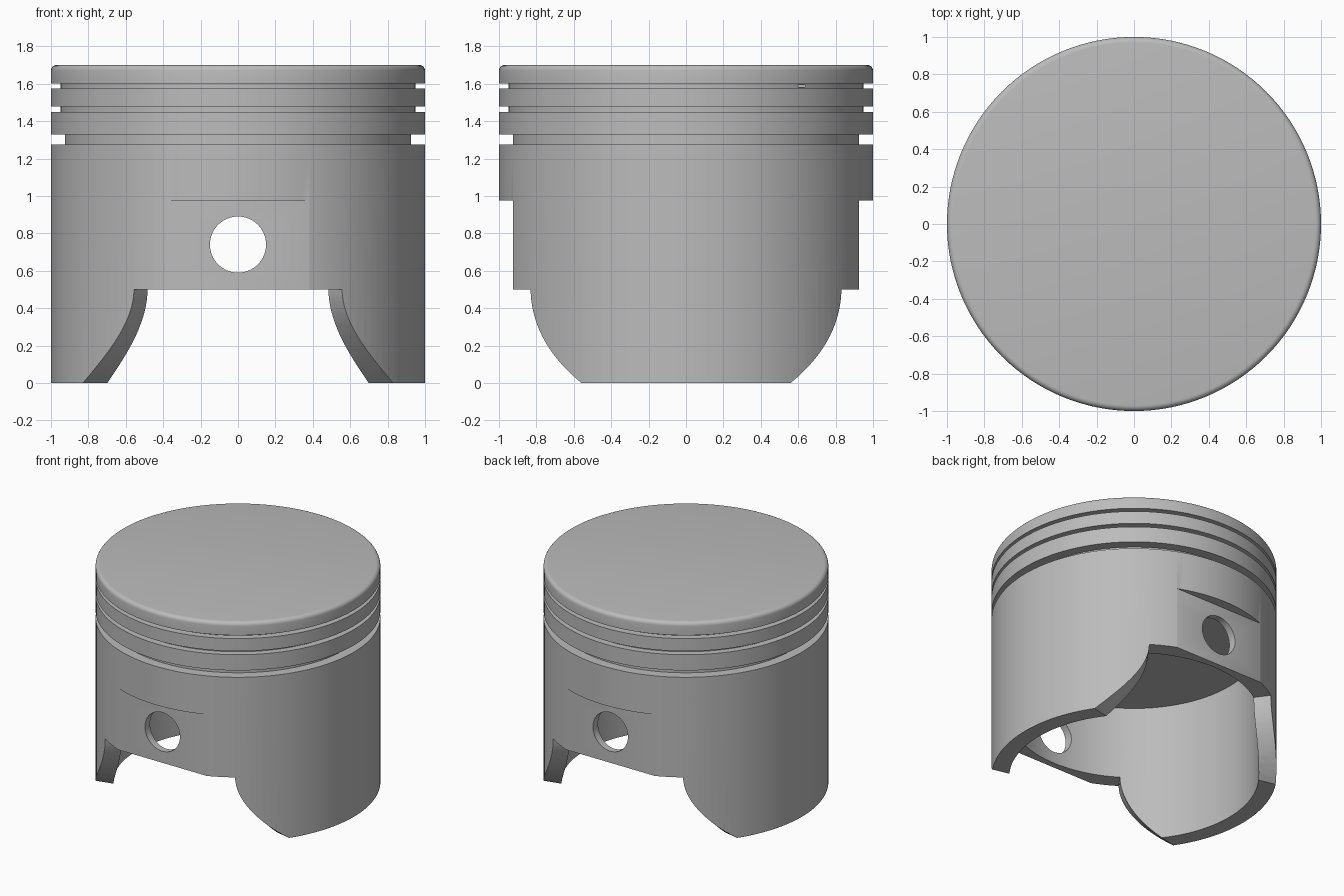
import bpy, bmesh, math

if "Cube" in bpy.data.objects:
    bpy.data.objects.remove(bpy.data.objects["Cube"])

SEG = 128
R_IN = 0.876

# Dull grey metal
metal = bpy.data.materials.new("dark_grey_metal")
metal.diffuse_color = (0.5, 0.5, 0.5, 1)
metal.use_nodes = True
metal.node_tree.nodes["Principled BSDF"].inputs["Base Color"].default_value = metal.diffuse_color


def make_object(name, bm):
    bmesh.ops.recalc_face_normals(bm, faces=bm.faces)
    mesh = bpy.data.meshes.new(name)
    bm.to_mesh(mesh)
    bm.free()
    mesh.materials.append(metal)
    obj = bpy.data.objects.new(name, mesh)
    bpy.context.collection.objects.link(obj)
    return obj


def loft(bm, rows):
    """Skin a list of closed loops and cap both ends."""
    loops = [[bm.verts.new(p) for p in row] for row in rows]
    for a, b in zip(loops, loops[1:]):
        n = len(a)
        for i in range(n):
            j = (i + 1) % n
            bm.faces.new((a[i], a[j], b[j], b[i]))
    bm.faces.new(loops[0])
    bm.faces.new(loops[-1])


def box(name, lo, hi):
    bm = bmesh.new()
    loft(bm, [[(lo[0], lo[1], z), (hi[0], lo[1], z), (hi[0], hi[1], z), (lo[0], hi[1], z)]
              for z in (lo[2], hi[2])])
    return make_object(name, bm)


# Piston body: turned profile from cavity ceiling, down the inside, up the outside
profile = [(R_IN, 1.06), (R_IN, 0), (1, 0)]
for z0, z1, r in ((1.275, 1.328, 0.925), (1.45, 1.478, 0.95), (1.575, 1.60, 0.95)):
    profile += [(1, z0), (r, z0), (r, z1), (1, z1)]
for k in range(6):
    a = math.radians(18 * k)
    profile.append((0.97 + 0.03 * math.cos(a), 1.67 + 0.03 * math.sin(a)))
bm = bmesh.new()
loft(bm, [[(r * math.cos(2 * math.pi * i / SEG), r * math.sin(2 * math.pi * i / SEG), z)
           for i in range(SEG)] for r, z in profile])
piston = make_object("piston_body", bm)

cutters = []

# Pin hole through both sides
bm = bmesh.new()
loft(bm, [[(0.15 * math.cos(2 * math.pi * i / 64), y, 0.74 + 0.15 * math.sin(2 * math.pi * i / 64))
           for i in range(64)] for y in (-1.5, 1.5)])
cutters.append(make_object("pin_hole_cutter", bm))


def skirt_rows(side):
    """Arch cutter rows: side walls follow a curve that widens downwards."""
    rows = []
    for k in range(18):
        z = 0.5 - 0.53 * k / 17
        f = ((0.5 - z) / 0.5) ** 1.9
        t_out, t_in = 56.2 - 22.2 * f, 56.5 - 19.4 * f
        slope = (t_out - t_in) / (1 - R_IN)
        pts = []
        for r in (0.8, R_IN, 1.0, 1.08):
            a = math.radians(t_in + slope * (r - R_IN))
            pts.append((r * math.cos(a), r * math.sin(a)))
        pts.append((pts[-1][0], 1.6))
        loop = pts + [(-x, y) for x, y in reversed(pts)]
        rows.append([(side * x, side * y, z) for x, y in loop])
    return rows


# Flats around the pin hole and skirt arches, front and back
for side, label in ((-1, "front"), (1, "back")):
    y0, y1 = sorted((side * 0.925, side * 1.5))
    cutters.append(box(label + "_flat_cutter", (-0.6, y0, 0.4), (0.6, y1, 0.976)))
    bm = bmesh.new()
    loft(bm, skirt_rows(side))
    cutters.append(make_object(label + "_skirt_cutter", bm))

for c in cutters:
    c.hide_render = True
    c.hide_viewport = True
    m = piston.modifiers.new(c.name, 'BOOLEAN')
    m.operation = 'DIFFERENCE'
    m.solver = 'EXACT'
    m.object = c

# Bake the cuts, then remove the cutters
bpy.context.view_layer.update()
dg = bpy.context.evaluated_depsgraph_get()
mesh = bpy.data.meshes.new_from_object(piston.evaluated_get(dg))
piston.modifiers.clear()
piston.data = mesh
for c in cutters:
    bpy.data.objects.remove(c, do_unlink=True)

bpy.ops.object.select_all(action='DESELECT')
piston.select_set(True)
bpy.context.view_layer.objects.active = piston
bpy.ops.object.shade_smooth_by_angle(angle=math.radians(25))

# Small ring-locating pins seated in the grooves
box("upper_ring_pin", (0.70, 0.60, 1.58), (0.742, 0.64, 1.596))
box("lower_ring_pin", (0.88, 0.045, 1.293), (0.926, 0.097, 1.313))
